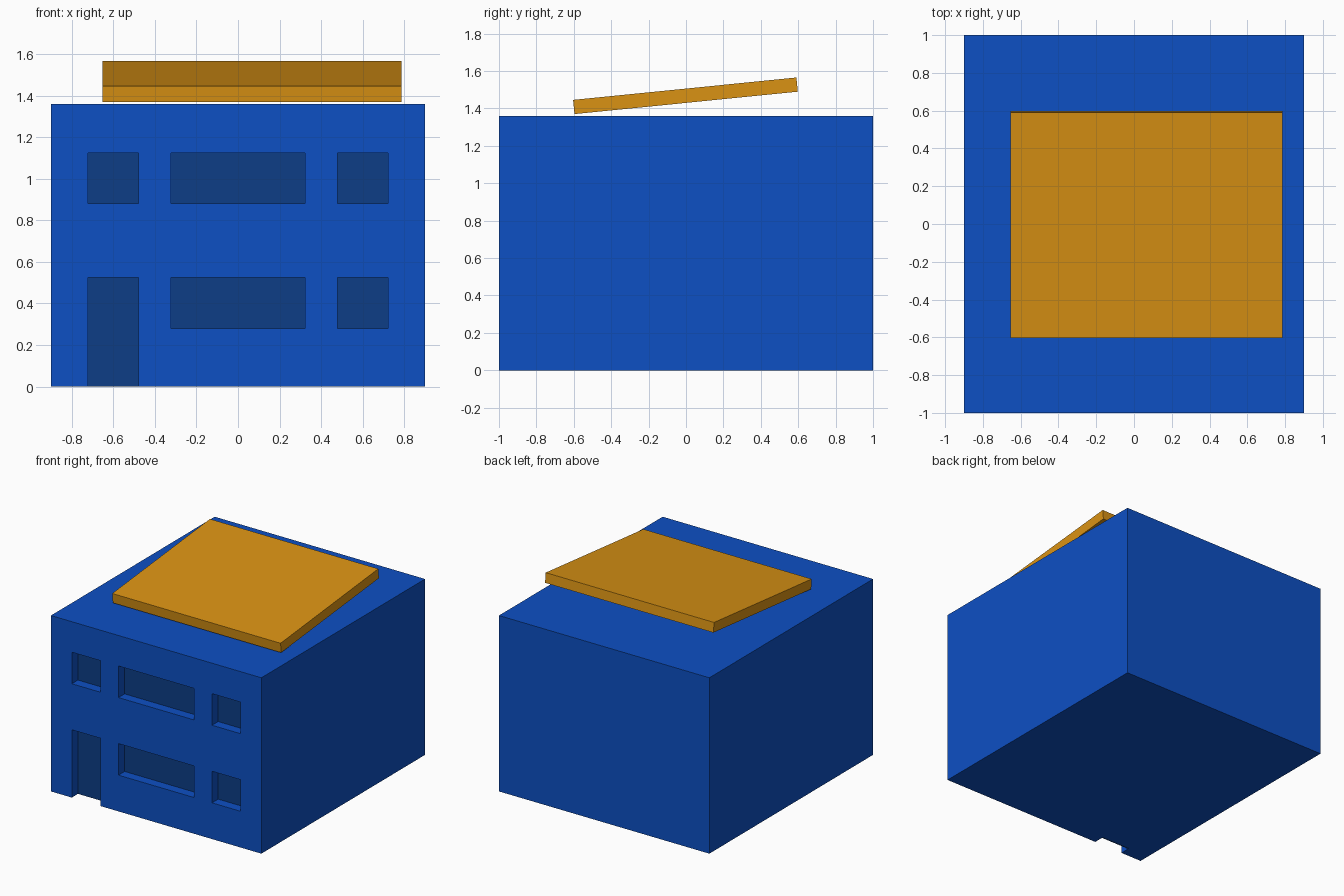
import bpy
import bmesh
from mathutils import Matrix, Vector

if "Cube" in bpy.data.objects:
    bpy.data.objects.remove(bpy.data.objects["Cube"])


def material(name, color):
    mat = bpy.data.materials.new(name)
    mat.diffuse_color = (*color, 1)
    mat.use_nodes = True
    mat.node_tree.nodes["Principled BSDF"].inputs["Base Color"].default_value = mat.diffuse_color
    return mat


def add_boxes(name, boxes, mat=None):
    """One object made of axis-aligned boxes given as (min corner, max corner)."""
    bm = bmesh.new()
    for lo, hi in boxes:
        lo, hi = Vector(lo), Vector(hi)
        bmesh.ops.create_cube(bm, size=1, matrix=Matrix.Translation((lo + hi) / 2)
                              @ Matrix.Diagonal((*(hi - lo), 1)))
    mesh = bpy.data.meshes.new(name)
    bm.to_mesh(mesh)
    bm.free()
    obj = bpy.data.objects.new(name, mesh)
    bpy.context.collection.objects.link(obj)
    if mat:
        mesh.materials.append(mat)
    return obj


blue = material("wall_blue", (0.004, 0.08, 0.55))
dark = material("opening_dark_blue", (0.004, 0.048, 0.24))
orange = material("roof_orange", (0.70, 0.29, 0.007))

FRONT, RECESS, PANE = -1.0, 0.09, 0.015

# Openings in the front wall: (name, x0, x1, z0, z1)
columns = {"left": (-0.722, -0.478), "middle": (-0.322, 0.322), "right": (0.478, 0.722)}
openings = []
for floor, z0 in (("lower", 0.28), ("upper", 0.88)):
    for side, (x0, x1) in columns.items():
        if (floor, side) == ("lower", "left"):
            openings.append(("door", x0, x1, 0.0, z0 + 0.244))
        else:
            openings.append((f"{floor}_{side}_window", x0, x1, z0, z0 + 0.244))

# Building block with the openings cut in
body = add_boxes("building_body", [((-0.9, -1, 0), (0.9, 1, 1.36))], blue)
cutter = add_boxes("opening_cutter", [
    ((x0, FRONT - 0.1, z0 if z0 > 0 else -0.1), (x1, FRONT + RECESS, z1))
    for _, x0, x1, z0, z1 in openings], blue)
cut = body.modifiers.new("openings", 'BOOLEAN')
cut.operation = 'DIFFERENCE'
cut.solver = 'EXACT'
cut.object = cutter
bpy.context.view_layer.objects.active = body
bpy.ops.object.modifier_apply(modifier=cut.name)
bpy.data.objects.remove(cutter)

# Door and window panes at the back of the recesses
for name, x0, x1, z0, z1 in openings:
    add_boxes(name, [((x0, FRONT + RECESS - PANE, z0), (x1, FRONT + RECESS, z1))], dark)

# Tilted roof slab, low at the front
roof = add_boxes("roof_slab", [((-0.72, -0.6, -0.038), (0.72, 0.6, 0.038))], orange)
roof.location = (0.067, -0.003, 1.4675)
roof.rotation_euler.x = 0.1
